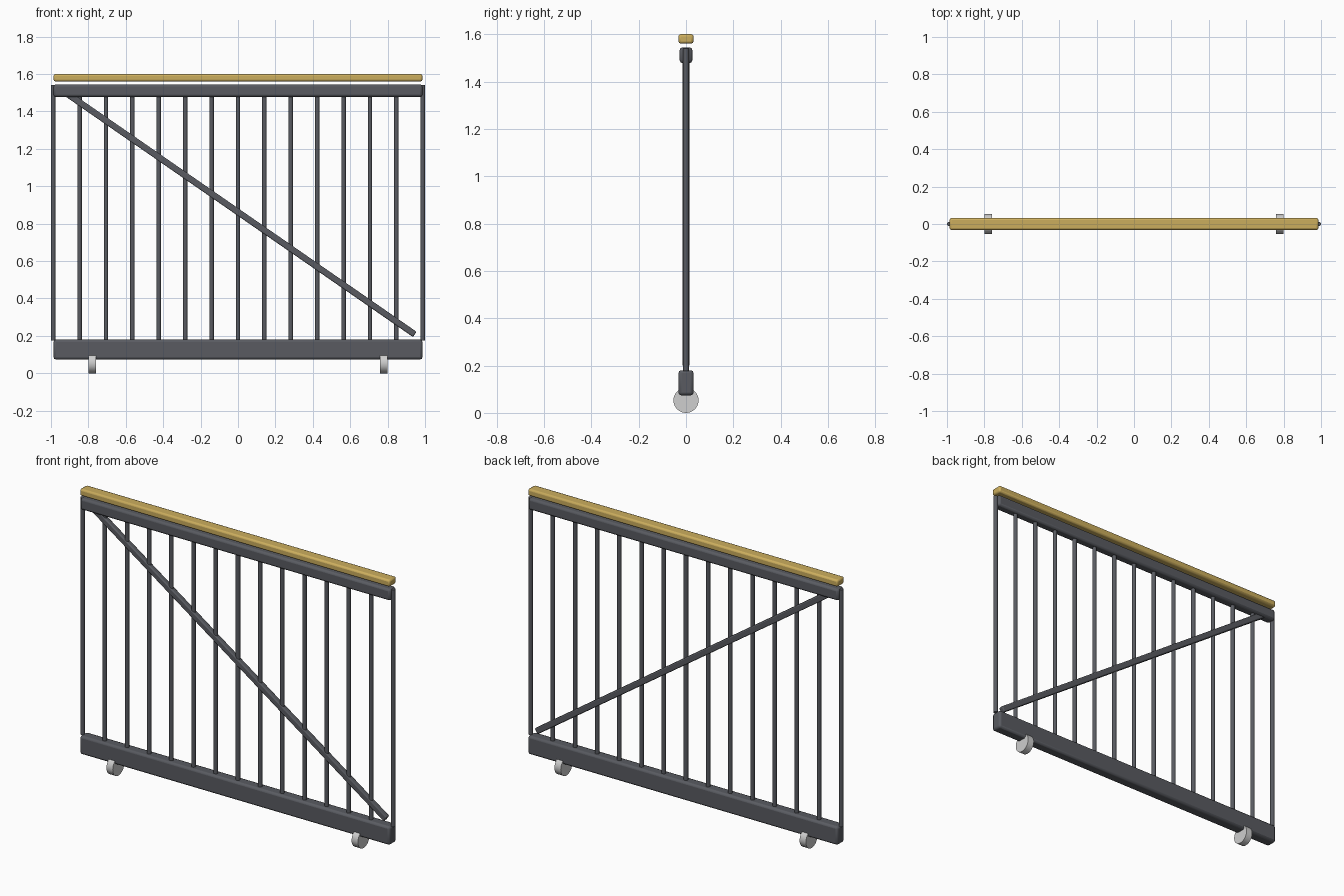
import bpy
import math

cube = bpy.data.objects.get("Cube")
if cube:
    bpy.data.objects.remove(cube, do_unlink=True)


def material(name, colour):
    mat = bpy.data.materials.new(name)
    mat.use_nodes = True
    mat.diffuse_color = (*colour, 1)
    mat.node_tree.nodes["Principled BSDF"].inputs["Base Color"].default_value = (*colour, 1)
    return mat


STEEL = material("dark grey steel", (0.10, 0.105, 0.12))
WOOD = material("golden wood", (0.60, 0.42, 0.11))
WHEEL = material("light grey wheel", (0.62, 0.62, 0.62))


def finish(name, mat, bevel=0):
    obj = bpy.context.object
    obj.name = name
    obj.data.materials.append(mat)
    if bevel:
        bpy.ops.object.transform_apply(location=False, rotation=False, scale=True)
        mod = obj.modifiers.new("rounded edges", "BEVEL")
        mod.width = bevel
        mod.segments = 2
    bpy.ops.object.shade_smooth_by_angle(angle=math.radians(35))
    return obj


def beam(name, size, centre, mat, bevel, tilt=0):
    bpy.ops.mesh.primitive_cube_add(size=1, location=centre, rotation=(0, tilt, 0))
    bpy.context.object.scale = size
    return finish(name, mat, bevel)


def rod(name, radius, depth, centre, mat, sides, rotation=(0, 0, 0)):
    bpy.ops.mesh.primitive_cylinder_add(vertices=sides, radius=radius, depth=depth,
                                        location=centre, rotation=rotation)
    return finish(name, mat)


# Horizontal rails and wooden handrail
LENGTH = 1.972
beam("bottom_rail", (LENGTH, 0.064, 0.106), (0, 0, 0.127), STEEL, 0.012)
beam("top_rail", (LENGTH, 0.054, 0.066), (0, 0, 1.511), STEEL, 0.012)
beam("wooden_handrail", (LENGTH, 0.064, 0.04), (0, 0, 1.58), WOOD, 0.01)

# Evenly spaced upright bars
BARS = 15
REACH = 0.988
for i in range(BARS):
    x = -REACH + 2 * REACH * i / (BARS - 1)
    rod(f"upright_bar_{i + 1}", 0.012, 1.364, (x, 0, 0.858), STEEL, 16)

# Diagonal brace from the top right corner to the bottom left corner
run, rise = 1.89, 1.308
beam("diagonal_brace", (math.hypot(run, rise), 0.03, 0.034), (0, 0, 0.862),
     STEEL, 0.006, math.atan2(rise, run))

# Wheels under the bottom rail
for side, x in (("right", -0.78), ("left", 0.78)):
    rod(f"{side}_wheel", 0.053, 0.04, (x, 0, 0.053), WHEEL, 32, (0, math.pi / 2, 0))
